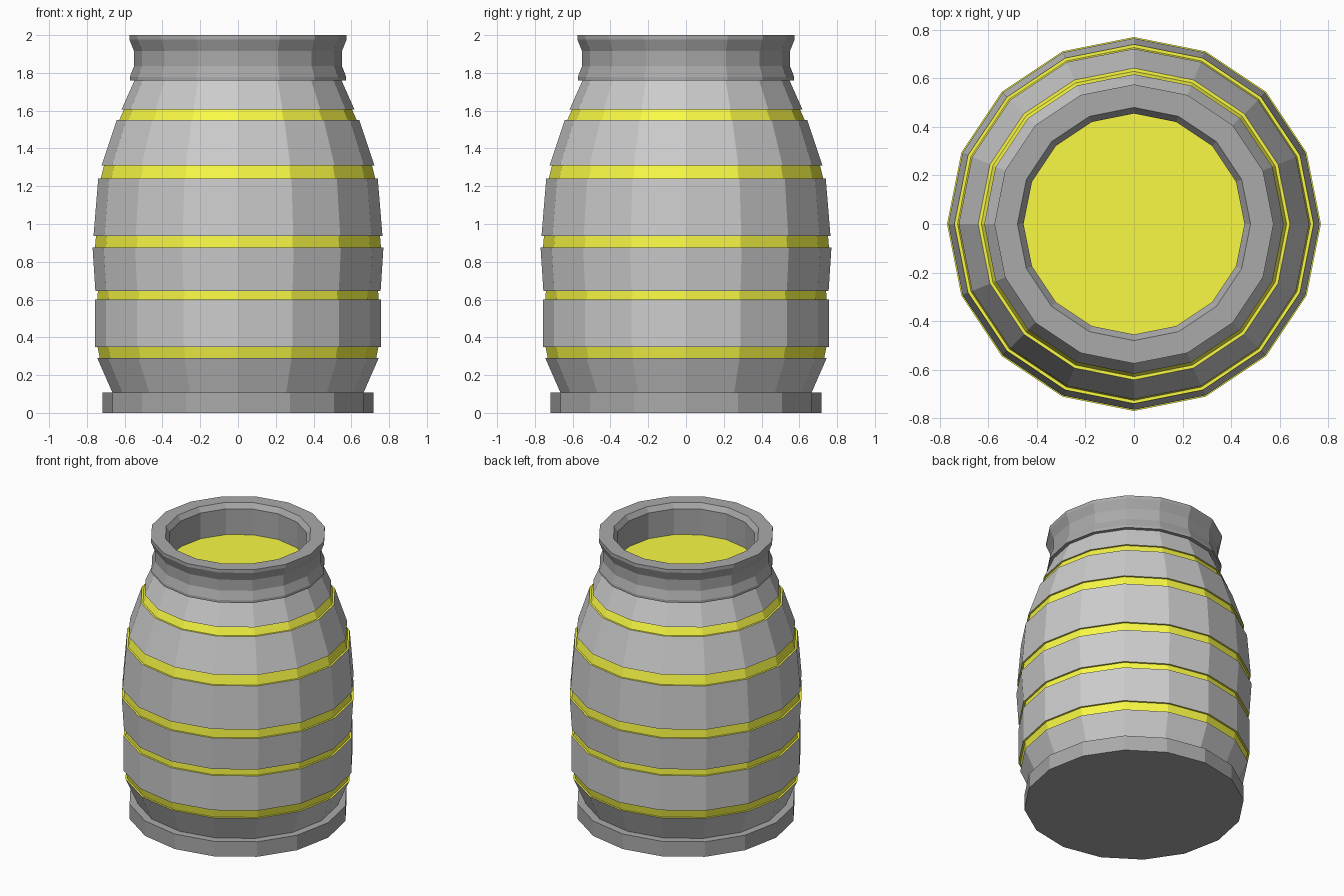
import bpy
from math import cos, sin, pi

if "Cube" in bpy.data.objects:
    bpy.data.objects.remove(bpy.data.objects["Cube"])

SIDES = 16


def material(name, colour):
    m = bpy.data.materials.new(name)
    m.diffuse_color = colour
    m.use_nodes = True
    m.node_tree.nodes["Principled BSDF"].inputs["Base Color"].default_value = m.diffuse_color
    return m


yellow = material("yellow", (0.95, 0.95, 0.06, 1))
dark = material("dark_grey", (0.4, 0.4, 0.4, 1))


def lathe(name, profile, mat=None, cap_bottom=False, cap_top=False):
    """Spin a (radius, z) profile, listed bottom to top on the outside."""
    verts = [(r * cos(2 * pi * j / SIDES), r * sin(2 * pi * j / SIDES), z)
             for r, z in profile for j in range(SIDES)]
    faces = []
    for i in range(len(profile) - 1):
        a, b = i * SIDES, (i + 1) * SIDES
        for j in range(SIDES):
            k = (j + 1) % SIDES
            faces.append((a + j, a + k, b + k, b + j))
    if cap_bottom:
        faces.append(tuple(reversed(range(SIDES))))
    if cap_top:
        start = (len(profile) - 1) * SIDES
        faces.append(tuple(range(start, start + SIDES)))
    mesh = bpy.data.meshes.new(name)
    mesh.from_pydata(verts, [], faces)
    mesh.update()
    if mat:
        mesh.materials.append(mat)
    obj = bpy.data.objects.new(name, mesh)
    bpy.context.collection.objects.link(obj)
    return obj


# Foot of the barrel
lathe("base", [(0.718, 0), (0.718, 0.108), (0.665, 0.108)], dark, cap_bottom=True)

# Grey wall sections: (bottom radius, bottom z), (top radius, top z)
sections = [
    ((0.665, 0.108), (0.745, 0.29)),
    ((0.757, 0.35), (0.757, 0.60)),
    ((0.755, 0.645), (0.77, 0.875)),
    ((0.765, 0.937), (0.74, 1.24)),
    ((0.722, 1.31), (0.642, 1.55)),
    ((0.617, 1.605), (0.548, 1.76)),
]
for n, section in enumerate(sections):
    lathe(f"wall_section_{n + 1}", section)

# Recessed yellow bands with their ledges, one between each pair of sections
INSET = 0.013
for n, (low, high) in enumerate(zip(sections, sections[1:])):
    (r0, z0), (r1, z1) = low[1], high[0]
    lathe(f"yellow_band_{n + 1}",
          [(r0, z0), (r0 - INSET, z0), (r1 - INSET, z1), (r1, z1)], yellow)

# Neck collar with its waisted outside, flat rim and inner wall
lathe("collar", [
    (0.548, 1.76), (0.573, 1.76), (0.573, 1.778), (0.55, 1.837), (0.55, 1.915),
    (0.575, 1.977), (0.575, 2.0), (0.48, 2.0), (0.455, 1.965), (0.455, 1.78)], dark)

# Yellow surface inside the neck
lathe("contents", [(0.455, 1.78)], yellow, cap_top=True)
